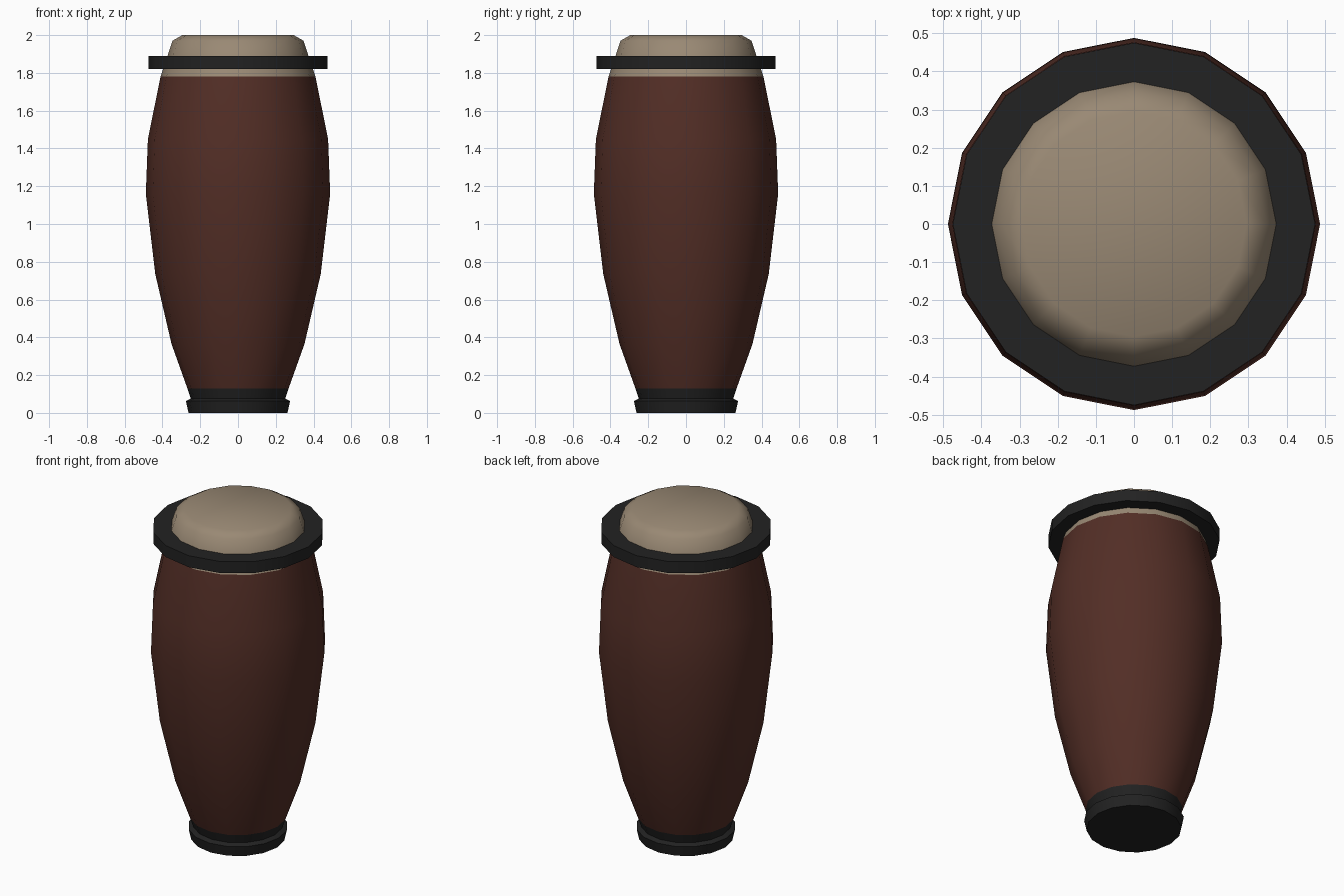
import bpy, bmesh, math

if "Cube" in bpy.data.objects:
    bpy.data.objects.remove(bpy.data.objects["Cube"])

SIDES = 16


def material(name, colour):
    m = bpy.data.materials.new(name)
    m.diffuse_color = (*colour, 1)
    m.use_nodes = True
    m.node_tree.nodes["Principled BSDF"].inputs["Base Color"].default_value = m.diffuse_color
    return m


wood = material("dark_red_wood", (0.085, 0.027, 0.019))
hide = material("tan_hide", (0.32, 0.25, 0.175))
black = material("black_rubber", (0.016, 0.016, 0.016))


def lathe(name, profile, mat, cap_bottom=False, cap_top=False, closed=False, angle=40):
    """Revolve (radius, height) points around z."""
    bm = bmesh.new()
    rings = []
    for r, z in profile:
        rings.append([bm.verts.new((r * math.cos(a), r * math.sin(a), z))
                      for a in (2 * math.pi * i / SIDES for i in range(SIDES))])
    pairs = list(zip(rings, rings[1:]))
    if closed:
        pairs.append((rings[-1], rings[0]))
    for low, high in pairs:
        for i in range(SIDES):
            j = (i + 1) % SIDES
            bm.faces.new((low[i], low[j], high[j], high[i]))
    if cap_bottom:
        bm.faces.new(rings[0][::-1])
    if cap_top:
        bm.faces.new(rings[-1])
    me = bpy.data.meshes.new(name)
    bm.to_mesh(me)
    bm.free()
    me.materials.append(mat)
    ob = bpy.data.objects.new(name, me)
    bpy.context.collection.objects.link(ob)
    bpy.ops.object.select_all(action='DESELECT')
    bpy.context.view_layer.objects.active = ob
    ob.select_set(True)
    bpy.ops.object.shade_smooth_by_angle(angle=math.radians(angle))
    return ob


# Barrel-shaped wooden shell
lathe("drum_shell", [(0.268, 0.13), (0.352, 0.365), (0.438, 0.735),
                     (0.488, 1.16), (0.477, 1.45), (0.41, 1.78)], wood)

# Stretched hide with rounded shoulder and flat head
lathe("drum_skin", [(0.41, 1.78), (0.373, 1.89), (0.347, 1.97), (0.295, 2.0)],
      hide, cap_top=True, angle=65)

# Tension hoop around the skin
lathe("tension_hoop", [(0.37, 1.82), (0.475, 1.82), (0.475, 1.89), (0.37, 1.89)],
      black, closed=True)

# Foot band following the shell, and flared foot ring beneath it
lathe("foot_band", [(0.248, 0.07), (0.268, 0.13)], black)
lathe("foot_ring", [(0.262, 0.0), (0.276, 0.063), (0.248, 0.076)],
      black, cap_bottom=True)
